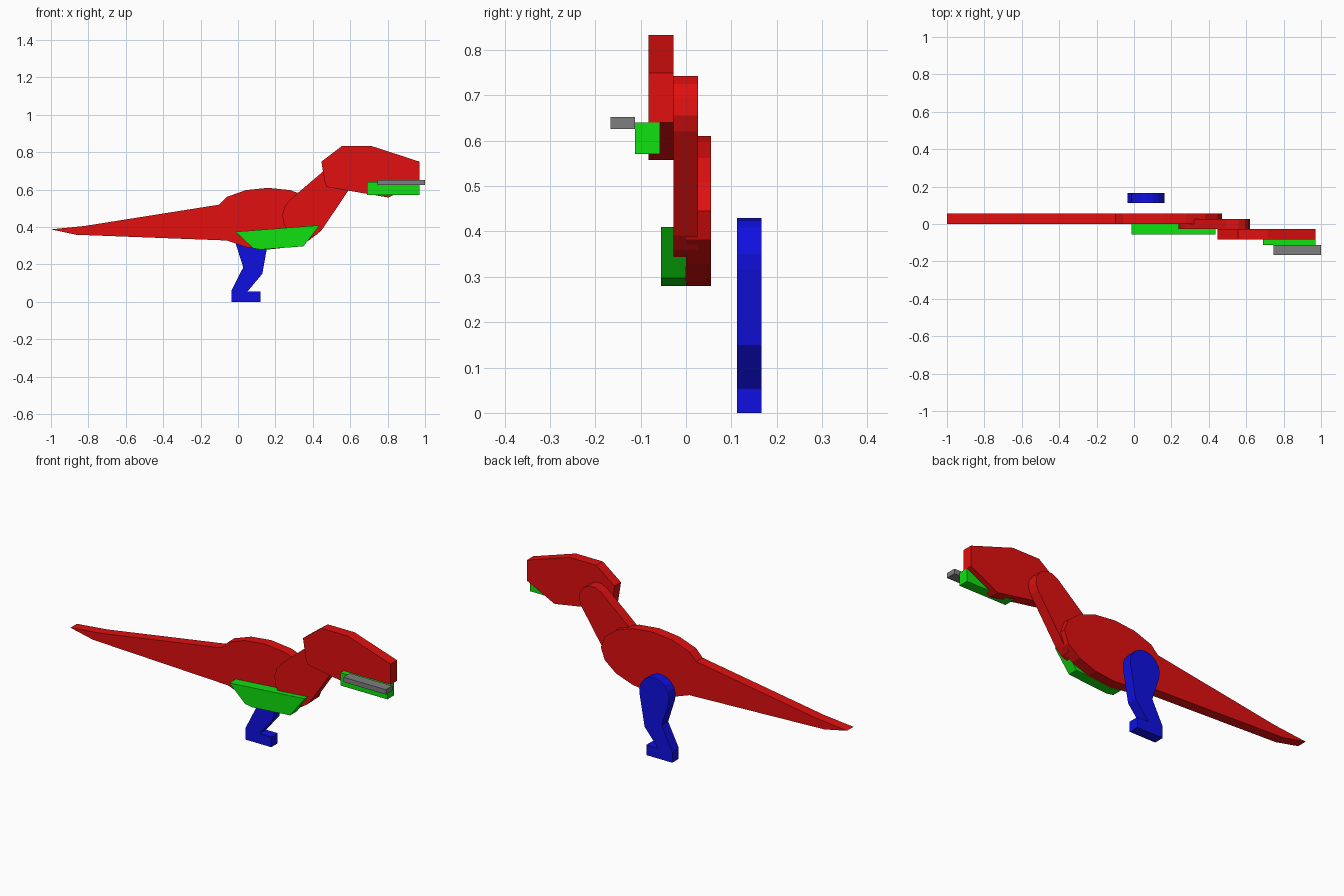
import bpy
import bmesh
from math import cos, sin, pi, radians, atan2, acos, hypot

if "Cube" in bpy.data.objects:
    bpy.data.objects.remove(bpy.data.objects["Cube"])


def material(name, rgb):
    m = bpy.data.materials.new(name)
    m.diffuse_color = (*rgb, 1)
    m.use_nodes = True
    m.node_tree.nodes["Principled BSDF"].inputs["Base Color"].default_value = m.diffuse_color
    return m


RED = material("red", (0.75, 0.005, 0.005))
GREEN = material("green", (0.005, 0.75, 0.005))
BLUE = material("blue", (0.005, 0.005, 0.75))
GREY = material("grey", (0.21, 0.21, 0.21))
THICK = 0.055


def slab(name, outline, y, mat):
    """Flat plate: an x-z outline extruded backwards from y."""
    bm = bmesh.new()
    face = bm.faces.new([bm.verts.new((x, y, z)) for x, z in outline])
    ext = bmesh.ops.extrude_face_region(bm, geom=[face])
    moved = [v for v in ext["geom"] if isinstance(v, bmesh.types.BMVert)]
    bmesh.ops.translate(bm, verts=moved, vec=(0, THICK, 0))
    bmesh.ops.recalc_face_normals(bm, faces=bm.faces[:])
    me = bpy.data.meshes.new(name)
    bm.to_mesh(me)
    bm.free()
    me.materials.append(mat)
    ob = bpy.data.objects.new(name, me)
    bpy.context.collection.objects.link(ob)
    return ob


def arc(cx, cz, rx, rz, start, end, steps):
    """Points on an ellipse between two angles in degrees."""
    angles = [radians(start + (end - start) * i / steps) for i in range(steps + 1)]
    return [(cx + rx * cos(a), cz + rz * sin(a)) for a in angles]


def box(x0, x1, z0, z1):
    return [(x0, z0), (x1, z0), (x1, z1), (x0, z1)]


# Oval body running into a long pointed tail
tail = [(-0.10, 0.52), (-0.82, 0.406), (-1.0, 0.388), (-0.865, 0.359)]
slab("body_and_tail", arc(0.16, 0.445, 0.31, 0.165, -135, 135, 12) + tail, 0.0, RED)

# Belly plate
slab("belly", [(-0.013, 0.375), (0.08, 0.287), (0.12, 0.28), (0.35, 0.297),
               (0.437, 0.41)], -THICK, GREEN)

# Tapered neck with rounded ends
low, high, r_low, r_high = (0.355, 0.457), (0.54, 0.665), 0.118, 0.08
dx, dz = high[0] - low[0], high[1] - low[1]
lean = atan2(dz, dx) * 180 / pi
spread = acos((r_low - r_high) / hypot(dx, dz)) * 180 / pi
slab("neck", arc(*high, r_high, r_high, lean - spread, lean + spread, 6)
     + arc(*low, r_low, r_low, lean + spread, lean + 360 - spread, 9), -0.028, RED)

# Angular head
slab("head", [(0.446, 0.75), (0.463, 0.645), (0.473, 0.615), (0.805, 0.558),
              (0.97, 0.64), (0.97, 0.75), (0.715, 0.833), (0.555, 0.833)],
     -0.083, RED)

# Jaw and tooth strip
slab("jaw", box(0.69, 0.97, 0.571, 0.64), -0.112, GREEN)
slab("teeth", box(0.746, 1.0, 0.626, 0.652), -0.167, GREY)

# Leg with rounded hip, bent knee and flat foot
lower_leg = [(0.028, 0.185), (-0.035, 0.06), (-0.035, 0.0), (0.12, 0.0),
             (0.12, 0.055), (0.05, 0.055), (0.13, 0.15)]
slab("leg", arc(0.073, 0.34, 0.09, 0.09, -15, 200, 10) + lower_leg, 0.112, BLUE)
